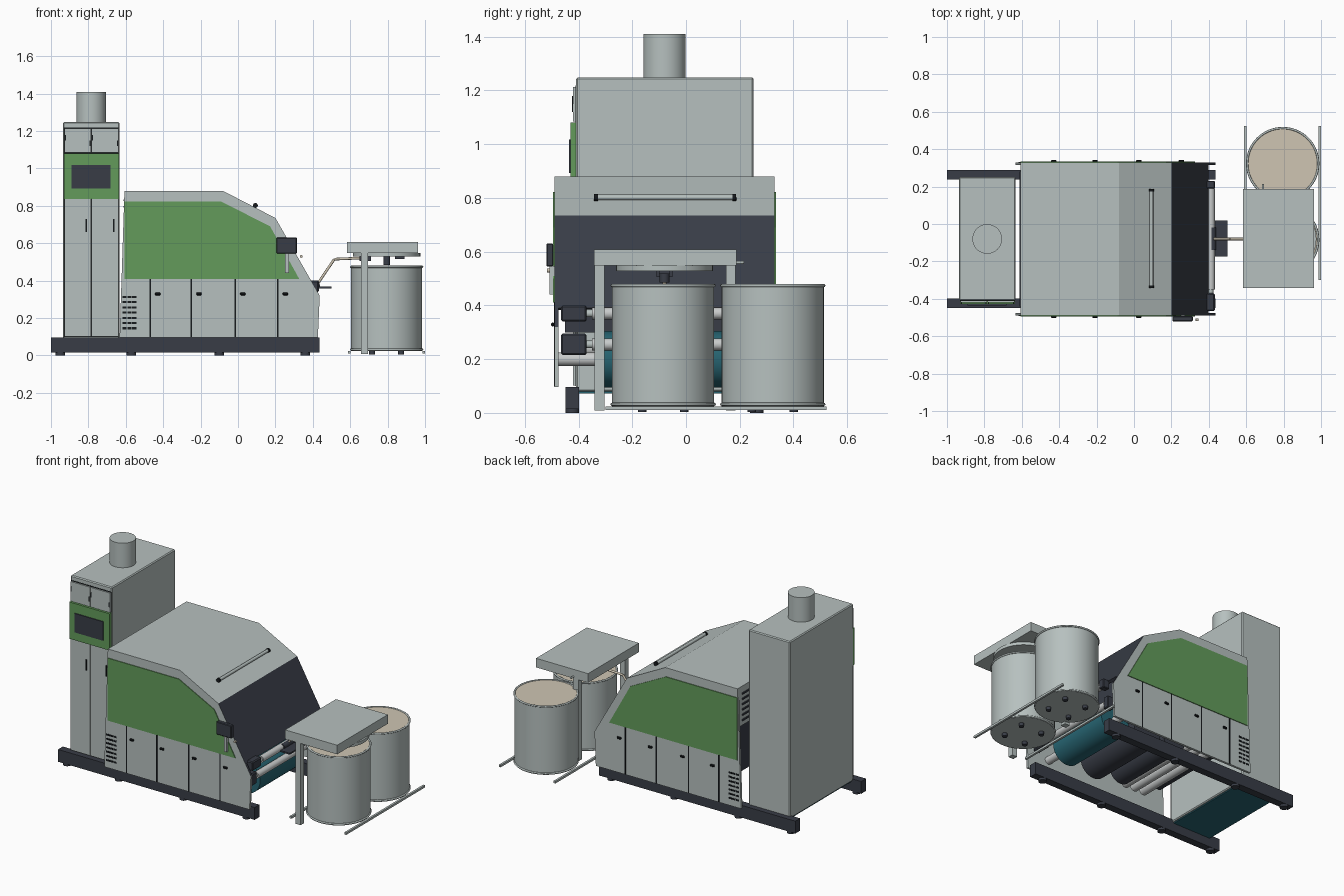
import bpy, bmesh, math
from mathutils import Vector, Matrix

if "Cube" in bpy.data.objects:
    bpy.data.objects.remove(bpy.data.objects["Cube"], do_unlink=True)

MID = -0.08  # mirror line of the machine in y


def material(name, r, g, b):
    m = bpy.data.materials.new(name)
    m.use_nodes = True
    m.diffuse_color = (r, g, b, 1)
    bsdf = next(n for n in m.node_tree.nodes if n.type == 'BSDF_PRINCIPLED')
    bsdf.inputs["Base Color"].default_value = (r, g, b, 1)
    return m


GRAY = material("light gray paint", 0.47, 0.53, 0.52)
DARK = material("charcoal paint", 0.04, 0.046, 0.062)
BLACK = material("black gap", 0.008, 0.01, 0.012)
GREEN = material("green paint", 0.125, 0.33, 0.105)
TEAL = material("teal coating", 0.02, 0.13, 0.17)
CREAM = material("cream", 0.62, 0.56, 0.45)
STEEL = material("steel", 0.58, 0.6, 0.6)


def finish(name, bm, mat, smooth=False):
    bmesh.ops.recalc_face_normals(bm, faces=bm.faces[:])
    me = bpy.data.meshes.new(name)
    bm.to_mesh(me)
    bm.free()
    me.materials.append(mat)
    ob = bpy.data.objects.new(name, me)
    bpy.context.collection.objects.link(ob)
    if smooth:
        bpy.ops.object.select_all(action='DESELECT')
        ob.select_set(True)
        bpy.context.view_layer.objects.active = ob
        bpy.ops.object.shade_smooth_by_angle(angle=math.radians(35))
    return ob


def box(name, x, y, z, mat, bevel=0):
    bm = bmesh.new()
    size = [b - a for a, b in (x, y, z)]
    mid = [(a + b) / 2 for a, b in (x, y, z)]
    bmesh.ops.create_cube(bm, size=1, matrix=Matrix.Translation(mid) @ Matrix.Diagonal((*size, 1)))
    if bevel:
        bmesh.ops.bevel(bm, geom=bm.edges[:], offset=bevel, segments=1, affect='EDGES')
    return finish(name, bm, mat)


def prism(name, pts, y0, y1, mat):
    """Extrude an (x, z) outline from y0 to y1."""
    bm = bmesh.new()
    face = bm.faces.new([bm.verts.new((x, y0, z)) for x, z in pts])
    new = bmesh.ops.extrude_face_region(bm, geom=[face])["geom"]
    bmesh.ops.translate(bm, vec=(0, y1 - y0, 0), verts=[v for v in new if isinstance(v, bmesh.types.BMVert)])
    return finish(name, bm, mat)


def rod(name, a, b, r, mat, seg=24):
    a, b = Vector(a), Vector(b)
    bm = bmesh.new()
    rot = (b - a).to_track_quat('Z', 'Y').to_matrix().to_4x4()
    bmesh.ops.create_cone(bm, cap_ends=True, segments=seg, radius1=r, radius2=r, depth=(b - a).length,
                          matrix=Matrix.Translation((a + b) / 2) @ rot)
    return finish(name, bm, mat, True)


def cross_rod(name, x, z, r, d0, d1, mat, seg=32):
    return rod(name, (x, MID + d0, z), (x, MID + d1, z), r, mat, seg)


def side_y(s, d0, d1):
    return sorted((MID + s * d0, MID + s * d1))


# Base beams and feet
for s, side in ((-1, "front"), (1, "back")):
    box(side + "_base_beam", (-1, 0.435), side_y(s, 0.318, 0.368), (0.015, 0.096), DARK)
    for x in (-0.95, -0.57, -0.1, 0.36):
        rod(side + "_foot", (x, MID + s * 0.343, 0), (x, MID + s * 0.343, 0.016), 0.025, DARK)

# Tall cabinet with doors, control band and chimney
box("cabinet", (-0.935, -0.633), (-0.41, 0.252), (0.08, 1.248), GRAY, 0.006)
box("cabinet_floor", (-0.925, -0.645), (-0.40, 0.24), (0.073, 0.082), TEAL)
rod("chimney", (-0.785, MID, 1.24), (-0.785, MID, 1.41), 0.079, GRAY, 48)
box("cabinet_gap_panel", (-0.93, -0.638), (-0.412, -0.40), (0.1, 1.218), BLACK)
for x0, x1 in ((-0.928, -0.787), (-0.782, -0.64)):
    box("upper_door", (x0, x1), (-0.421, -0.41), (1.084, 1.213), GRAY)
    box("lower_door", (x0, x1), (-0.421, -0.41), (0.102, 0.836), GRAY)
    box("door_handle", (x1 - 0.028, x1 - 0.02), (-0.428, -0.42), (0.66, 0.73), BLACK)
    box("door_hinge", (x0 + 0.002, x0 + 0.008), (-0.424, -0.42), (1.15, 1.18), BLACK)
    box("upper_latch", (x1 - 0.008, x1 - 0.002), (-0.425, -0.42), (1.12, 1.15), BLACK)
box("control_band", (-0.931, -0.637), (-0.429, -0.41), (0.838, 1.08), GREEN)
box("control_screen", (-0.89, -0.682), (-0.435, -0.42), (0.893, 1.018), DARK)

# Main housing side cheeks, with dark sloping edges
outline = [(-0.633, 0.096), (-0.607, 0.88), (-0.08, 0.88), (0.2, 0.735), (0.437, 0.32), (0.427, 0.096)]
green = [(-0.607, 0.41), (-0.607, 0.822), (-0.087, 0.822), (0.172, 0.69), (0.327, 0.41)]
for s, side in ((-1, "front"), (1, "back")):
    cheek = prism(side + "_cheek", outline, *side_y(s, 0.395, 0.41), GRAY)
    cheek.data.materials.append(DARK)
    for p in cheek.data.polygons:
        if p.normal.x > 0.6 and p.normal.z > 0.3:
            p.material_index = 1
    prism(side + "_green_panel", green, *side_y(s, 0.41, 0.415), GREEN)
    for x in (-0.47, -0.25, -0.015, 0.212):
        box(side + "_door_gap", (x - 0.004, x + 0.004), side_y(s, 0.405, 0.412), (0.098, 0.41), BLACK)
        box(side + "_latch", (x + 0.027, x + 0.056), side_y(s, 0.41, 0.422), (0.322, 0.336), BLACK, 0.003)
    for i in range(7):
        z = 0.14 + i * 0.028
        for x in (-0.618, -0.592, -0.566):
            box(side + "_vent_slot", (x, x + 0.022), side_y(s, 0.405, 0.412), (z, z + 0.011), BLACK)

# Roof sheets, sloped hood and end wall
d = 0.395
prism("roof", [(-0.607, 0.88), (-0.08, 0.88), (0.2, 0.735), (0.19, 0.72), (-0.083, 0.862), (-0.607, 0.862)],
      MID - d, MID + d, GRAY)
prism("dark_hood", [(0.2, 0.735), (0.397, 0.39), (0.38, 0.382), (0.186, 0.722)], MID - d, MID + d, DARK)
box("inner_housing", (-0.58, 0.16), (MID - 0.37, MID + 0.37), (0.3, 0.7), DARK)
box("end_wall", (-0.605, -0.59), (MID - d, MID + d), (0.62, 0.865), GRAY)
for i in range(6):
    box("end_louvre", (-0.612, -0.604), (MID - 0.36, MID + 0.36), (0.65 + i * 0.035, 0.66 + i * 0.035), DARK)

# Grab bar on the roof slope
rod("roof_bar", (0.093, -0.33, 0.802), (0.093, 0.175, 0.802), 0.01, GRAY)
for y in (-0.335, 0.18):
    rod("roof_bar_end", (0.093, y - 0.007, 0.802), (0.093, y + 0.007, 0.802), 0.013, BLACK)
    rod("roof_bar_post", (0.085, y, 0.78), (0.093, y, 0.802), 0.008, BLACK)

# Drums and rollers inside
cross_rod("teal_drum", 0.27, 0.2, 0.105, -0.225, 0.225, TEAL, 48)
for x, z, r in ((0.04, 0.2, 0.1), (-0.17, 0.22, 0.08)):
    cross_rod("dark_drum", x, z, r, -0.25, 0.25, DARK, 40)
cross_rod("drum_shaft", 0.27, 0.2, 0.025, -0.395, 0.395, STEEL)
for x in (-0.3, -0.37, -0.44):
    cross_rod("feed_roller", x, 0.24, 0.03, -0.36, 0.36, STEEL)

# Delivery rollers with drive motors
for x, z, h in ((0.41, 0.37, 0.03), (0.375, 0.255, 0.04)):
    cross_rod("delivery_roller", x, z, 0.022, -0.27, 0.27, STEEL)
    cross_rod("roller_coupling", x, z, 0.014, -0.3, 0.3, GRAY)
    box("drive_motor", (x - 0.025, x + 0.022), (-0.465, -0.37), (z - h, z + h), DARK, 0.006)
    box("roller_bearing", (x - 0.025, x + 0.022), (0.19, 0.23), (z - h, z + h), DARK, 0.004)
box("sliver_tray", (0.43, 0.5), (-0.175, 0.02), (0.358, 0.368), DARK)
cross_rod("tray_roller", 0.42, 0.375, 0.018, -0.06, 0.06, DARK)

# Sliver tube from the rollers to the coiler
path = [(0.41, MID, 0.36), (0.515, MID, 0.515), (0.68, MID, 0.522)]
for a, b in zip(path, path[1:]):
    rod("sliver_tube", a, b, 0.007, CREAM, 12)

# Operator panel
box("operator_panel", (0.205, 0.315), (-0.52, -0.493), (0.545, 0.63), DARK, 0.004)
box("panel_bracket", (0.252, 0.272), (-0.508, -0.49), (0.44, 0.546), GRAY)
rod("panel_button", (0.338, -0.518, 0.53), (0.338, -0.506, 0.53), 0.008, CREAM, 12)

# Coiler table
box("coiler_table", (0.583, 0.963), (-0.342, 0.188), (0.548, 0.608), GRAY)
for y in (-0.34, 0.148):
    box("table_leg", (0.657, 0.695), (y, y + 0.036), (0.008, 0.55), GRAY)
rod("coiler_disc", (0.795, MID, 0.528), (0.795, MID, 0.549), 0.18, GRAY, 48)
rod("coiler_spout", (0.795, MID, 0.485), (0.795, MID, 0.53), 0.018, DARK)
box("coiler_gear", (0.65, 0.71), (-0.11, -0.05), (0.505, 0.53), DARK)
box("coiler_clamp", (0.84, 0.89), (-0.1, -0.06), (0.516, 0.53), DARK)
rod("table_hook", (0.69, 0.18, 0.56), (0.69, 0.215, 0.56), 0.006, GRAY, 12)

# Two cans
for side, y in (("front", -0.085), ("back", 0.323)):
    rod(side + "_can", (0.795, y, 0.024), (0.795, y, 0.472), 0.19, GRAY, 64)
    rod(side + "_can_lid", (0.795, y, 0.47), (0.795, y, 0.475), 0.187, CREAM, 64)
    for z in (0.032, 0.474):
        bpy.ops.mesh.primitive_torus_add(location=(0.795, y, z), major_radius=0.19, minor_radius=0.006,
                                         major_segments=64, minor_segments=8)
        rim = bpy.context.object
        rim.name = side + "_can_rim"
        rim.data.materials.append(GRAY)
        bpy.ops.object.shade_smooth_by_angle(angle=math.radians(60))
    for i in range(4):
        a = math.radians(45 + 90 * i)
        p = (0.795 + 0.11 * math.cos(a), y + 0.11 * math.sin(a))
        rod(side + "_can_caster", (*p, 0.004), (*p, 0.026), 0.016, DARK, 16)

# Floor rails beside the cans
for x in (0.594, 0.993):
    box("floor_rail", (x - 0.007, x + 0.007), (-0.3, 0.523), (0.01, 0.024), GRAY)
